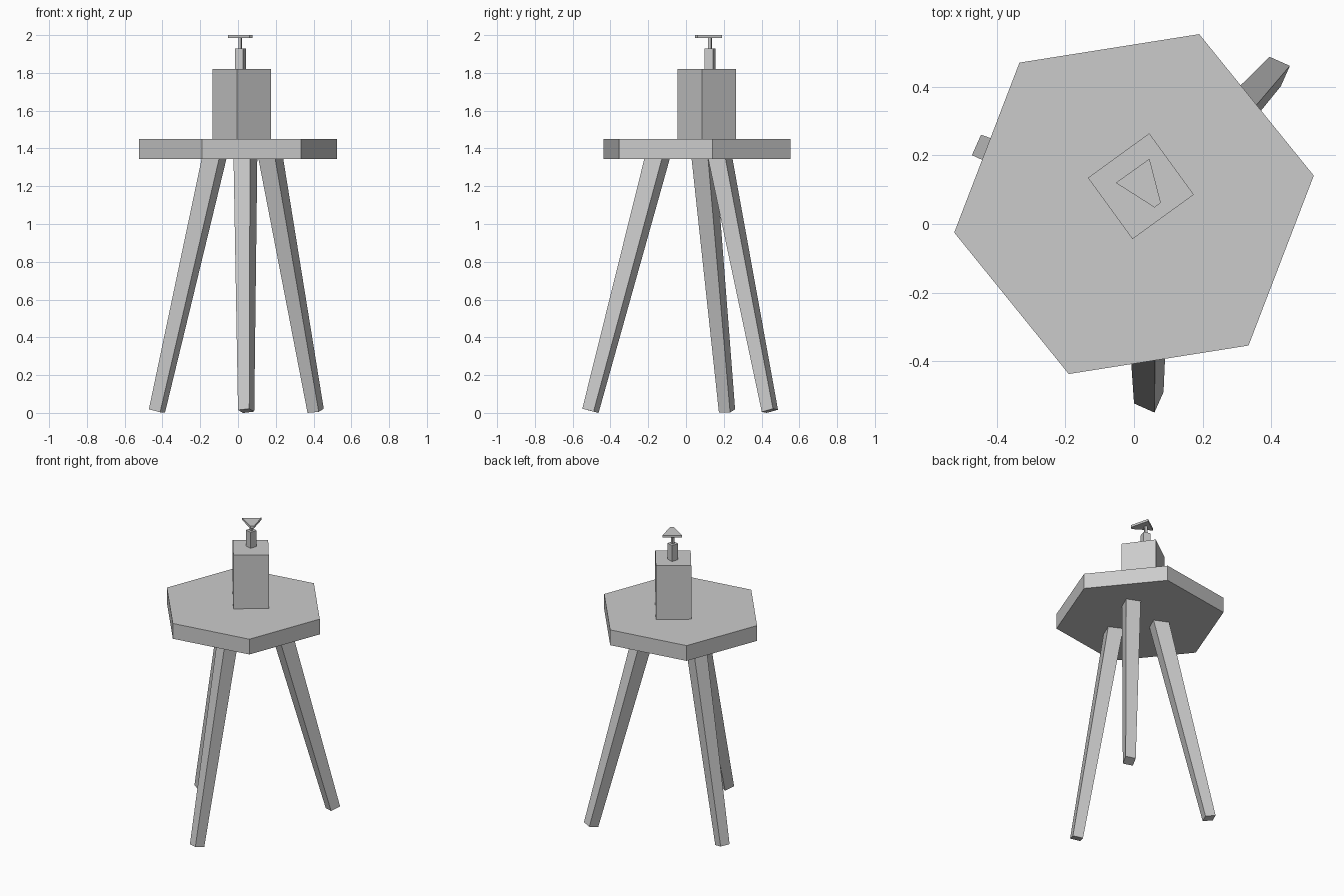
import bpy
import bmesh
from math import cos, sin, radians
from mathutils import Vector

default = bpy.data.objects.get("Cube")
if default:
    bpy.data.objects.remove(default, do_unlink=True)

grey = bpy.data.materials.new("plain grey")
grey.use_nodes = True
COLOUR = (0.6, 0.6, 0.6, 1)
grey.diffuse_color = COLOUR
grey.node_tree.nodes["Principled BSDF"].inputs["Base Color"].default_value = COLOUR


def loft(name, lower, upper):
    """Closed flat-sided solid between two matching rings of points."""
    bm = bmesh.new()
    a = [bm.verts.new(p) for p in lower]
    b = [bm.verts.new(p) for p in upper]
    bm.faces.new(a)
    bm.faces.new(b)
    for i in range(len(a)):
        j = (i + 1) % len(a)
        bm.faces.new((a[i], a[j], b[j], b[i]))
    bmesh.ops.recalc_face_normals(bm, faces=bm.faces)
    mesh = bpy.data.meshes.new(name)
    bm.to_mesh(mesh)
    bm.free()
    mesh.materials.append(grey)
    obj = bpy.data.objects.new(name, mesh)
    bpy.context.collection.objects.link(obj)


def ring(sides, radius, turn):
    angles = [radians(turn + 360 * i / sides) for i in range(sides)]
    return [Vector((radius * cos(t), radius * sin(t), 0)) for t in angles]


def prism(name, sides, radius, turn, centre, z0, z1):
    pts = [p + Vector((*centre, 0)) for p in ring(sides, radius, turn)]
    loft(name, [p + Vector((0, 0, z0)) for p in pts], [p + Vector((0, 0, z1)) for p in pts])


def leg(name, foot, top):
    """Tapered square leg, its ends cut square to its own axis."""
    foot, top = Vector(foot), Vector(top)
    axis = top - foot

    def end(centre, radius):
        pts = ring(4, radius, 21)
        for p in pts:
            p.z = -p.dot(axis) / axis.z
        return [centre + p for p in pts]

    loft(name, end(foot, 0.046), end(top, 0.068))


# Three splayed legs, reaching into the seat
leg("front_leg", (0.043, -0.506, 0.011), (0.039, -0.143, 1.385))
leg("back_left_leg", (0.411, 0.444, 0.011), (0.167, 0.174, 1.385))
leg("back_right_leg", (-0.429, 0.217, 0.011), (-0.118, 0.090, 1.385))

# Six-sided seat
prism("seat", 6, 0.53, 9, (0, 0.058), 1.345, 1.45)

# Block with stepped post on top
prism("block", 4, 0.156, 81, (0.02, 0.11), 1.45, 1.82)
prism("post", 4, 0.033, 28, (0.012, 0.127), 1.82, 1.93)
prism("thin_post", 4, 0.011, 28, (0.012, 0.127), 1.93, 1.987)

# Wedge-shaped cap plate
cap = [(0.045, 0.19), (-0.053, 0.12), (0.06, 0.048), (0.078, 0.062)]
loft("cap", [(x, y, 1.985) for x, y in cap], [(x, y, 2.0) for x, y in cap])
